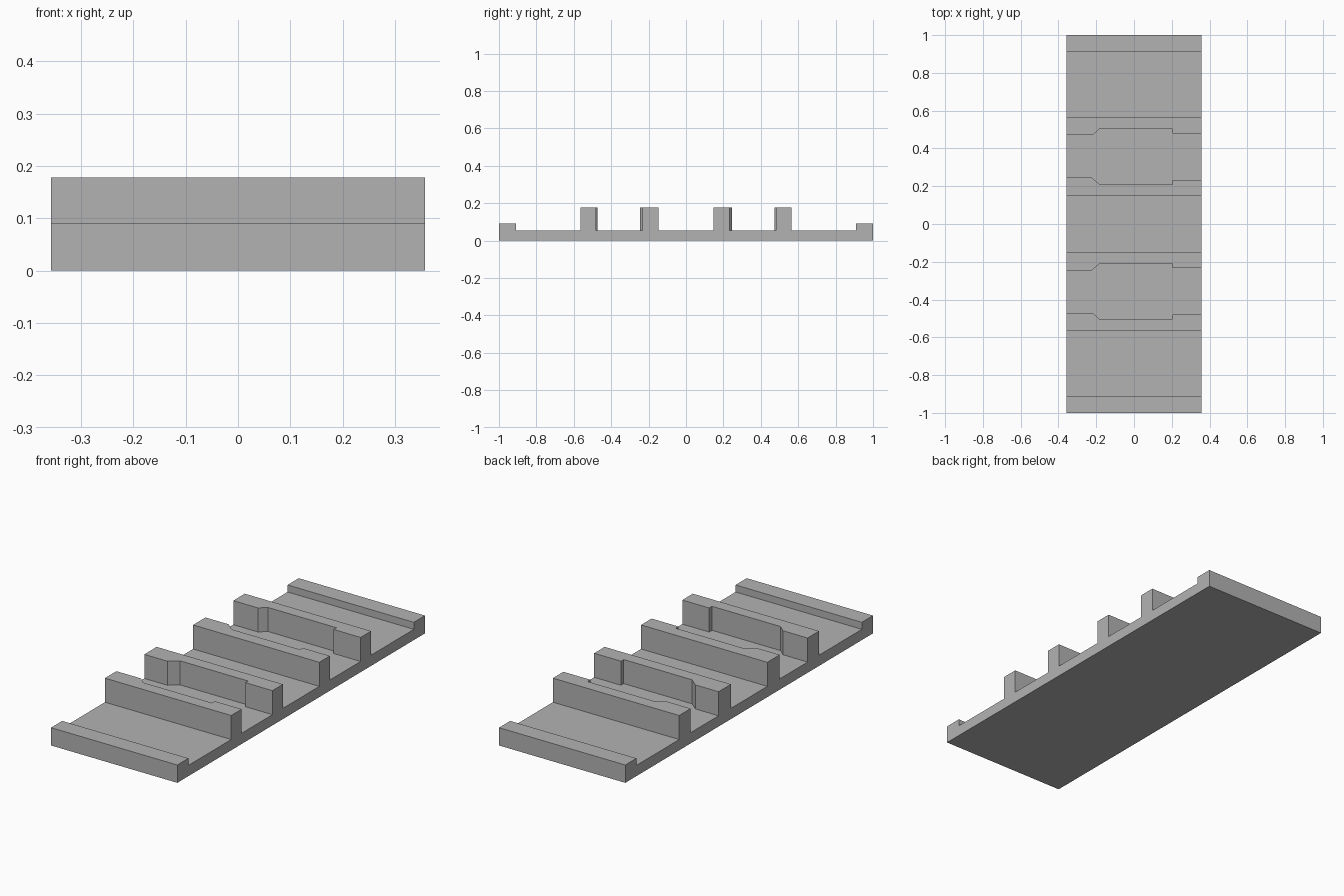
import bpy
import bmesh
from mathutils import Vector

HALF_W = 0.357    # half width in x
FLOOR = 0.055     # top of the base plate
LIP = 0.091       # top of the end lips
RIB = 0.178       # top of the ribs

cube = bpy.data.objects.get("Cube")
if cube:
    bpy.data.objects.remove(cube, do_unlink=True)

grey = bpy.data.materials.new("plain_grey")
grey.use_nodes = True
grey.diffuse_color = (0.45, 0.45, 0.45, 1)
grey.node_tree.nodes["Principled BSDF"].inputs["Base Color"].default_value = grey.diffuse_color


def prism(name, outline, sweep):
    """Sweep a closed outline of 3D points into a flat-sided solid."""
    bm = bmesh.new()
    face = bm.faces.new([bm.verts.new(p) for p in outline])
    swept = bmesh.ops.extrude_face_region(bm, geom=[face], use_keep_orig=True)
    top = [v for v in swept["geom"] if isinstance(v, bmesh.types.BMVert)]
    bmesh.ops.translate(bm, verts=top, vec=Vector(sweep))
    bmesh.ops.recalc_face_normals(bm, faces=bm.faces)
    mesh = bpy.data.meshes.new(name)
    bm.to_mesh(mesh)
    bm.free()
    mesh.materials.append(grey)
    obj = bpy.data.objects.new(name, mesh)
    bpy.context.collection.objects.link(obj)
    return obj


# Base plate with a raised lip at each end
half = [(1, 0), (1, LIP), (0.91, LIP), (0.91, FLOOR)]
side = half + [(-y, z) for y, z in reversed(half)]
prism("base_plate", [(-HALF_W, y, z) for y, z in side], (2 * HALF_W, 0, 0))

# Rib plans: straight back, and a slot face with a chamfer and a step
outer_rib = [(-HALF_W, 0.565), (-HALF_W, 0.472), (-0.218, 0.472), (-0.183, 0.503),
             (0.205, 0.503), (0.205, 0.48), (HALF_W, 0.48), (HALF_W, 0.565)]
inner_rib = [(-HALF_W, 0.147), (-HALF_W, 0.247), (-0.226, 0.247), (-0.181, 0.21),
             (0.205, 0.21), (0.205, 0.232), (HALF_W, 0.232), (HALF_W, 0.147)]

for end, sign in (("back", 1), ("front", -1)):
    for part, plan in (("outer_rib", outer_rib), ("inner_rib", inner_rib)):
        prism(f"{end}_{part}", [(x, sign * y, FLOOR) for x, y in plan],
              (0, 0, RIB - FLOOR))
